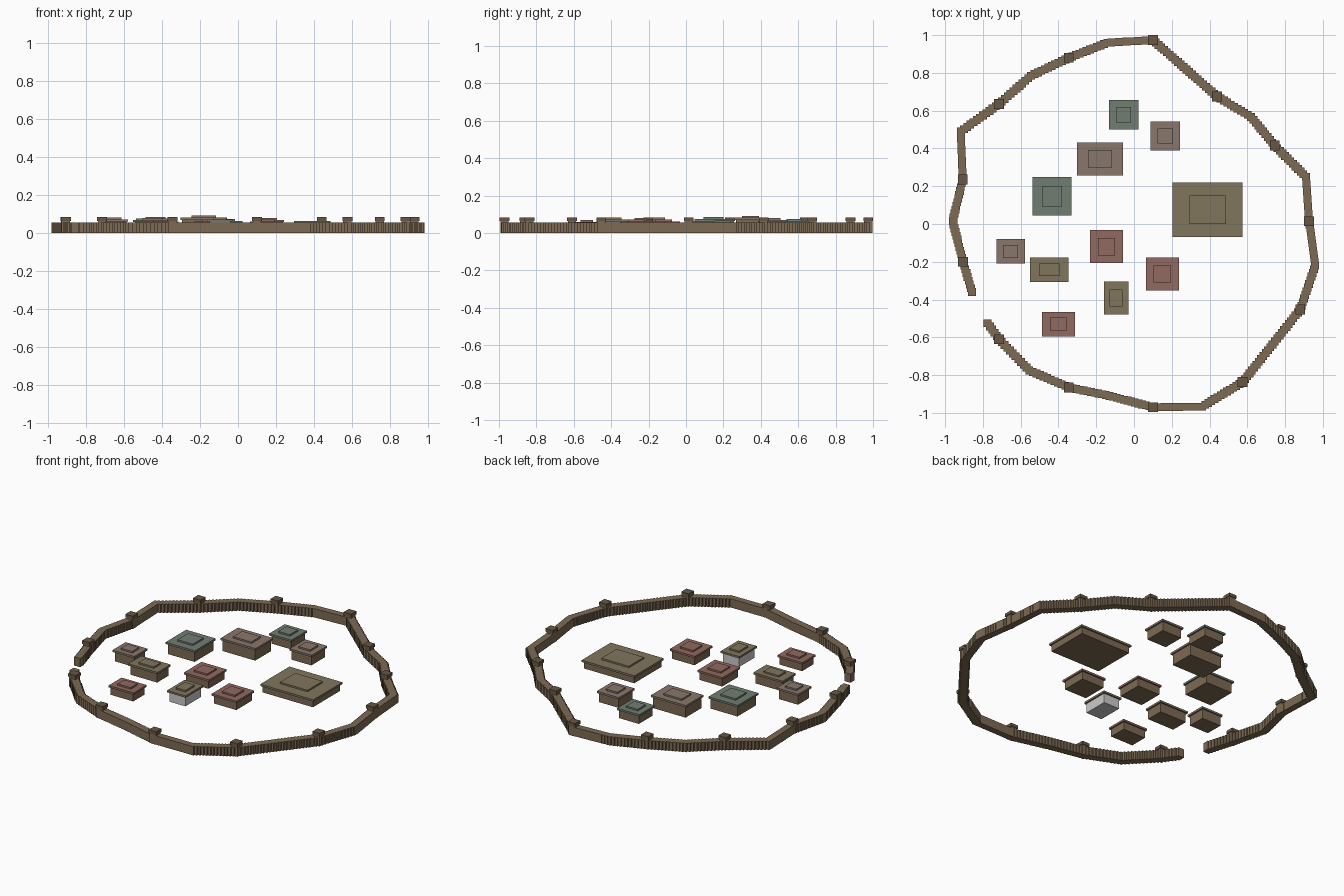
import bpy, bmesh
from mathutils import Vector, Matrix

if "Cube" in bpy.data.objects:
    bpy.data.objects.remove(bpy.data.objects["Cube"])


def material(name, rgb):
    m = bpy.data.materials.new(name)
    m.diffuse_color = tuple((c / 255) ** 2.2 for c in rgb) + (1,)
    m.use_nodes = True
    m.node_tree.nodes["Principled BSDF"].inputs["Base Color"].default_value = m.diffuse_color
    return m


TIMBER = material("timber", (124, 106, 84))
DARK = material("dark_timber", (104, 88, 70))
ROOF = {
    "green": material("green_roof", (112, 125, 113)),
    "clay": material("clay_roof", (136, 118, 108)),
    "olive": material("olive_roof", (128, 117, 94)),
    "red": material("red_roof", (144, 105, 96)),
}


def boxes(name, items, mat=None):
    """One object from boxes given as (x, y, width, depth, z0, z1)."""
    bm = bmesh.new()
    for x, y, w, d, z0, z1 in items:
        mx = Matrix.Translation((x, y, (z0 + z1) / 2)) @ Matrix.Diagonal((w, d, z1 - z0, 1))
        bmesh.ops.create_cube(bm, size=1, matrix=mx)
    me = bpy.data.meshes.new(name)
    bm.to_mesh(me)
    bm.free()
    ob = bpy.data.objects.new(name, me)
    bpy.context.collection.objects.link(ob)
    if mat:
        me.materials.append(mat)
    return ob


# Wall path from one side of the gate round to the other; 1 marks a tower
path = [
    (-.857, -.36, 0), (-.905, -.20, 1), (-.96, .016, 0), (-.907, .235, 1),
    (-.917, .49, 0), (-.715, .635, 1), (-.545, .785, 0), (-.345, .88, 1),
    (-.14, .96, 0), (.10, .974, 1), (.44, .675, 1), (.62, .567, 0),
    (.745, .415, 1), (.91, .25, 0), (.927, .015, 1), (.96, -.22, 0),
    (.88, -.453, 1), (.575, -.837, 1), (.36, -.967, 0), (.10, -.97, 1),
    (-.13, -.91, 0), (-.345, -.865, 1), (-.555, -.775, 0), (-.715, -.61, 1),
    (-.775, -.525, 0),
]

# Palisade: overlapping square posts stepped along the path
posts = []
for a, b in zip(path, path[1:]):
    p, q = Vector(a[:2]), Vector(b[:2])
    n = max(1, round((q - p).length / .02))
    for i in range(n):
        c = p.lerp(q, i / n)
        posts.append((c.x, c.y, .041, .041, 0, .055))
posts.append((path[-1][0], path[-1][1], .041, .041, 0, .055))
boxes("palisade_wall", posts, TIMBER)

# Watch towers: shaft and wider cap
towers = [p for p in path if p[2]]
boxes("tower_shafts", [(x, y, .044, .044, 0, .075) for x, y, _ in towers], TIMBER)
boxes("tower_caps", [(x, y, .052, .052, .064, .084) for x, y, _ in towers], DARK)

# Buildings: x, y, roof width, roof depth, top height, roof colour
buildings = [
    (-.055, .578, .155, .155, .074, "green"),
    (.165, .466, .155, .155, .080, "clay"),
    (-.180, .345, .245, .175, .092, "clay"),
    (-.434, .147, .205, .205, .086, "green"),
    (.390, .075, .370, .290, .063, "olive"),
    (-.653, -.145, .152, .130, .082, "clay"),
    (-.449, -.242, .205, .130, .080, "olive"),
    (-.145, -.120, .175, .175, .072, "red"),
    (-.095, -.391, .130, .175, .082, "olive"),
    (.150, -.265, .175, .175, .072, "red"),
    (-.400, -.530, .175, .130, .070, "red"),
]
for i, (x, y, w, d, top, col) in enumerate(buildings, 1):
    eave = top - .010
    body_mat = None if i == 9 else TIMBER  # one house has bare grey walls
    boxes(f"house_walls_{i}", [(x, y, w - .018, d - .018, 0, eave - .011)], body_mat)
    boxes(f"house_roof_{i}", [(x, y, w, d, eave - .012, eave)], ROOF[col])
    boxes(f"house_roof_tier_{i}", [(x, y, w * .52, d * .52, eave - .002, top)], ROOF[col])
